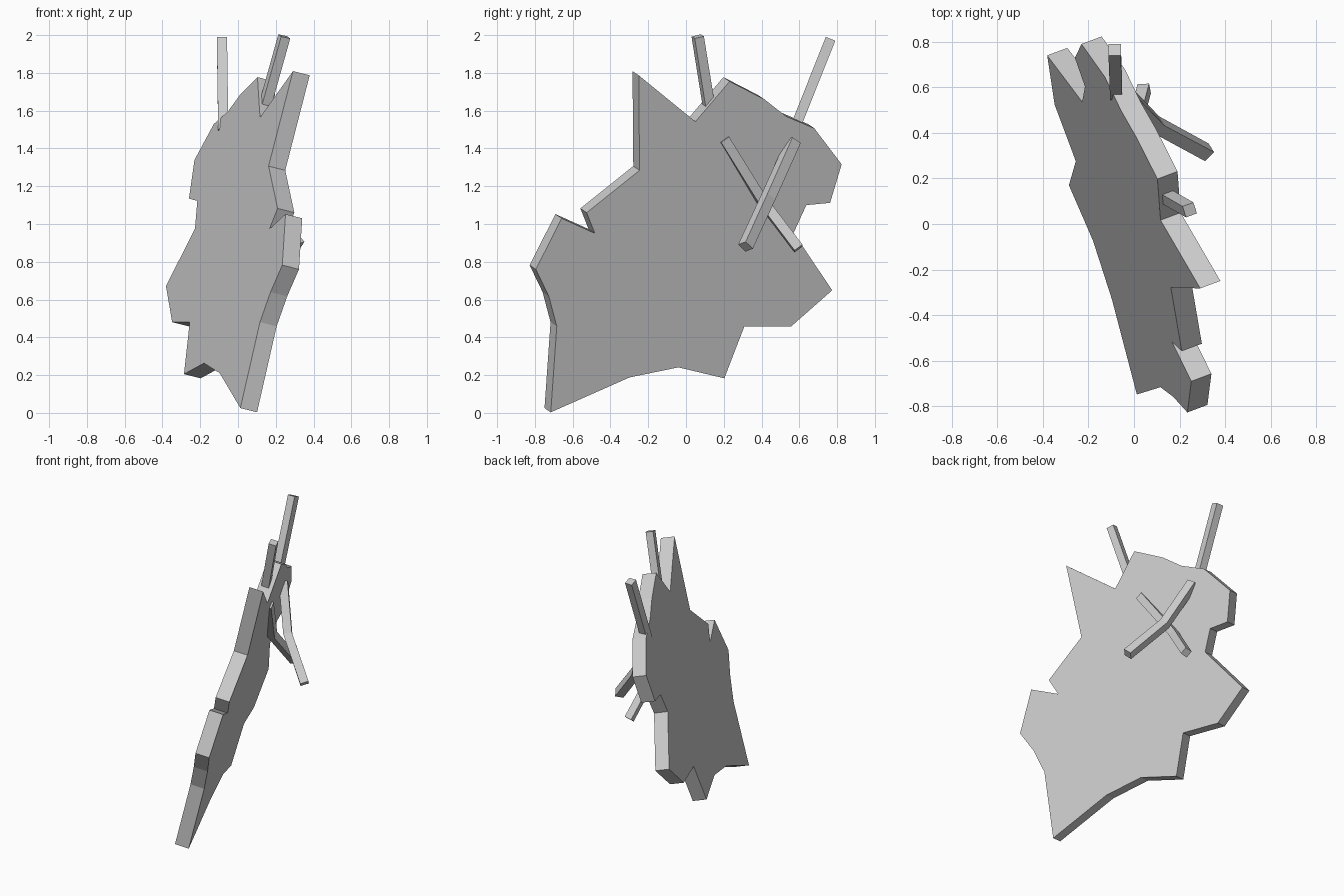
import bpy
import bmesh
from mathutils import Vector

default_cube = bpy.data.objects.get("Cube")
if default_cube:
    bpy.data.objects.remove(default_cube, do_unlink=True)

# One plain grey for everything
grey = bpy.data.materials.new("plain_grey")
grey.use_nodes = True
colour = (0.6, 0.6, 0.6, 1.0)
grey.diffuse_color = colour
grey.node_tree.nodes["Principled BSDF"].inputs["Base Color"].default_value = colour

# The slab leans: its face is the plane x = OFFSET + SLOPE_Y * y + SLOPE_Z * z
OFFSET, SLOPE_Y, SLOPE_Z = -0.168, -0.3745, 0.254
NORMAL = Vector((1, -SLOPE_Y, -SLOPE_Z)).normalized()
THICKNESS = 0.097


def on_face(y, z):
    return Vector((OFFSET + SLOPE_Y * y + SLOPE_Z * z, y, z))


def finish(name, bm):
    bmesh.ops.recalc_face_normals(bm, faces=bm.faces[:])
    mesh = bpy.data.meshes.new(name)
    bm.to_mesh(mesh)
    bm.free()
    mesh.materials.append(grey)
    obj = bpy.data.objects.new(name, mesh)
    bpy.context.scene.collection.objects.link(obj)
    return obj


def make_slab(name, outline):
    """Extrude a jagged outline on the leaning plane into a flat plate."""
    bm = bmesh.new()
    front = bm.faces.new([bm.verts.new(on_face(y, z)) for y, z in outline])
    result = bmesh.ops.extrude_face_region(bm, geom=[front], use_keep_orig=True)
    moved = [g for g in result["geom"] if isinstance(g, bmesh.types.BMVert)]
    bmesh.ops.translate(bm, verts=moved, vec=-NORMAL * THICKNESS)
    return finish(name, bm)


def make_bar(name, path, width, hint):
    """Sweep a square section along a path of points."""
    points = [Vector(p) for p in path]
    bm = bmesh.new()
    rings = []
    for i, point in enumerate(points):
        before, after = points[max(i - 1, 0)], points[min(i + 1, len(points) - 1)]
        along = (after - before).normalized()
        side = along.cross(hint).normalized() * width / 2
        up = side.cross(along).normalized() * width / 2
        corners = (side + up, side - up, -side - up, up - side)
        rings.append([bm.verts.new(point + c) for c in corners])
    for low, high in zip(rings, rings[1:]):
        for k in range(4):
            j = (k + 1) % 4
            bm.faces.new((low[k], low[j], high[j], high[k]))
    bm.faces.new(rings[0])
    bm.faces.new(rings[-1])
    return finish(name, bm)


# Jagged body plate, listed as (y, z) from the bottom tip
make_slab("body_slab", [
    (-0.716, 0.003), (-0.298, 0.188), (-0.04, 0.241), (0.203, 0.183),
    (0.309, 0.458), (0.557, 0.458), (0.774, 0.649), (0.57, 0.953),
    (0.637, 1.1), (0.763, 1.112), (0.824, 1.316), (0.679, 1.507),
    (0.53, 1.57), (0.415, 1.66), (0.231, 1.755), (0.05, 1.542),
    (-0.25, 1.787), (-0.246, 1.284), (-0.526, 1.06), (-0.483, 0.951),
    (-0.658, 1.03), (-0.795, 0.76), (-0.726, 0.617), (-0.684, 0.458),
])

# Two straight bars standing on the top edge
make_bar("rear_top_bar", [(-0.078, 0.57, 1.49), (-0.085, 0.765, 1.98)],
         0.054, Vector((1, 0, 0)))
make_bar("front_top_bar", [(0.135, 0.125, 1.6), (0.245, 0.062, 1.993)],
         0.052, NORMAL)

# Two bent bars crossing over the face
make_bar("outer_bent_bar",
         [(-0.03, 0.57, 1.44), (0.1, 0.435, 1.14), (0.32, 0.315, 0.88)],
         0.058, NORMAL)
make_bar("inner_bent_bar",
         [(0.11, 0.2, 1.45), (-0.005, 0.405, 1.12), (0.045, 0.595, 0.87)],
         0.052, NORMAL)
